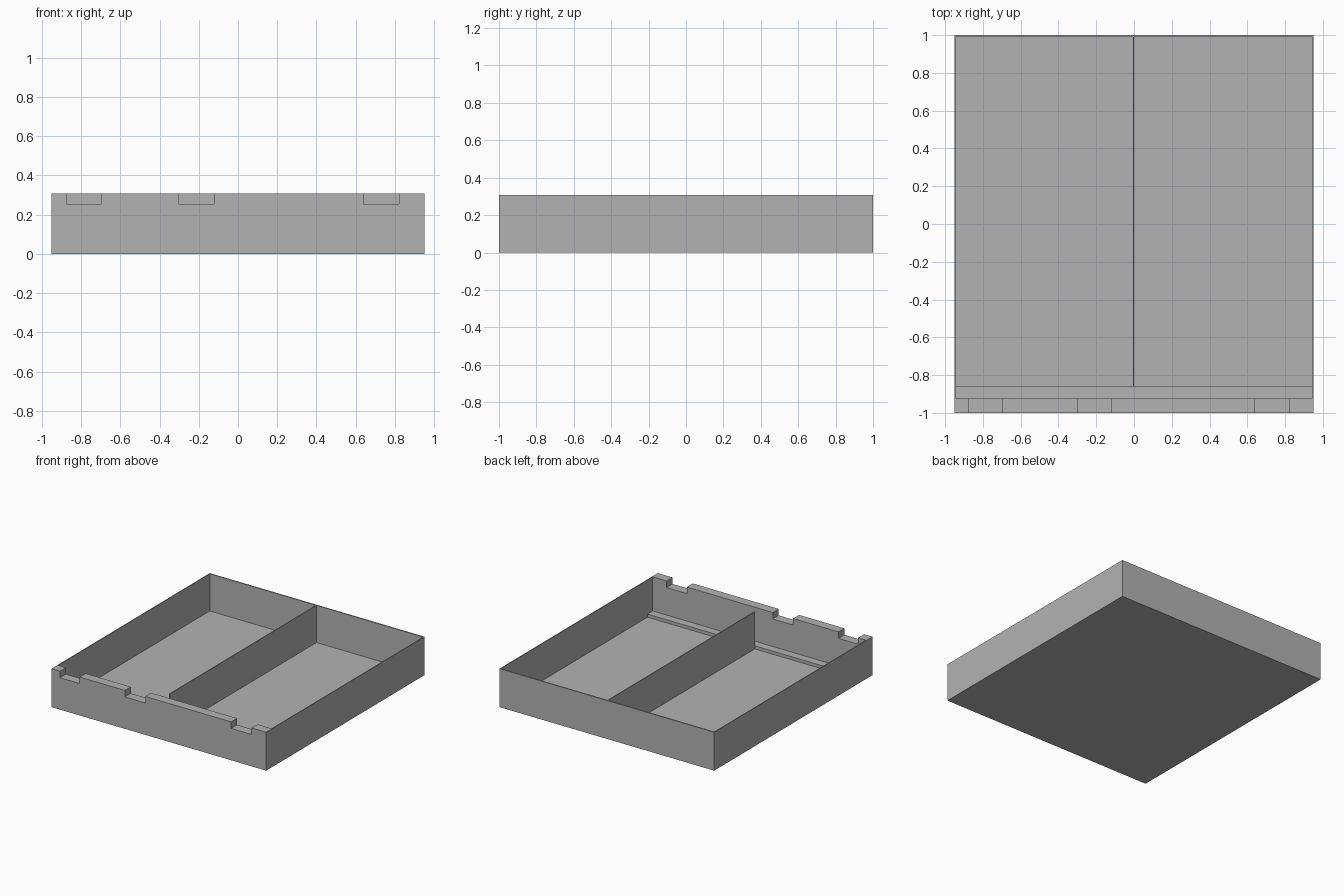
import bpy

cube = bpy.data.objects.get("Cube")
if cube:
    bpy.data.objects.remove(cube, do_unlink=True)

# One plain grey for the whole tray
grey = bpy.data.materials.new("plain grey")
grey.use_nodes = True
colour = (0.45, 0.45, 0.45, 1)
grey.diffuse_color = colour
for node in grey.node_tree.nodes:
    if node.type == "BSDF_PRINCIPLED":
        node.inputs["Base Color"].default_value = colour

# Main sizes
HALF_X, HALF_Y, HEIGHT = 0.95, 1.0, 0.307
SIDE_WALL, BACK_WALL, FLOOR = 0.007, 0.01, 0.01
FRONT_INNER, LEDGE_END, LEDGE_TOP = -0.925, -0.86, 0.035
NOTCH_BOTTOM = 0.255
INNER_X, INNER_BACK = HALF_X - SIDE_WALL, HALF_Y - BACK_WALL


def box(name, x, y, z):
    """Box spanning the given (low, high) ranges."""
    mesh = bpy.data.meshes.new(name)
    corners = [(a, b, c) for a in x for b in y for c in z]
    mesh.from_pydata(corners, [], [(0, 1, 3, 2), (4, 6, 7, 5), (0, 4, 5, 1),
                                   (2, 3, 7, 6), (0, 2, 6, 4), (1, 5, 7, 3)])
    mesh.materials.append(grey)
    obj = bpy.data.objects.new(name, mesh)
    bpy.context.collection.objects.link(obj)
    return obj


def carve(target, x, y, z):
    """Cut a box-shaped space out of the target."""
    cutter = box("cutter", x, y, z)
    cutter.hide_render = True
    mod = target.modifiers.new("cut", "BOOLEAN")
    mod.operation, mod.solver, mod.object = "DIFFERENCE", "EXACT", cutter
    bpy.context.view_layer.objects.active = target
    bpy.ops.object.modifier_apply(modifier=mod.name)
    bpy.data.objects.remove(cutter, do_unlink=True)


# Open tray with thin sides and a thick front wall
tray = box("tray", (-HALF_X, HALF_X), (-HALF_Y, HALF_Y), (0, HEIGHT))
carve(tray, (-INNER_X, INNER_X), (FRONT_INNER, INNER_BACK), (FLOOR, 1))

# Notches through the top of the front wall
for left, right in ((-0.875, -0.70), (-0.30, -0.12), (0.64, 0.82)):
    carve(tray, (left, right), (-1.1, -0.9), (NOTCH_BOTTOM, 1))

# Low ledge behind the front wall
box("front_ledge", (-INNER_X, INNER_X), (FRONT_INNER, LEDGE_END), (FLOOR, LEDGE_TOP))

# Thin wall between the two compartments
box("divider", (-0.006, 0.001), (LEDGE_END, INNER_BACK), (FLOOR, HEIGHT))
